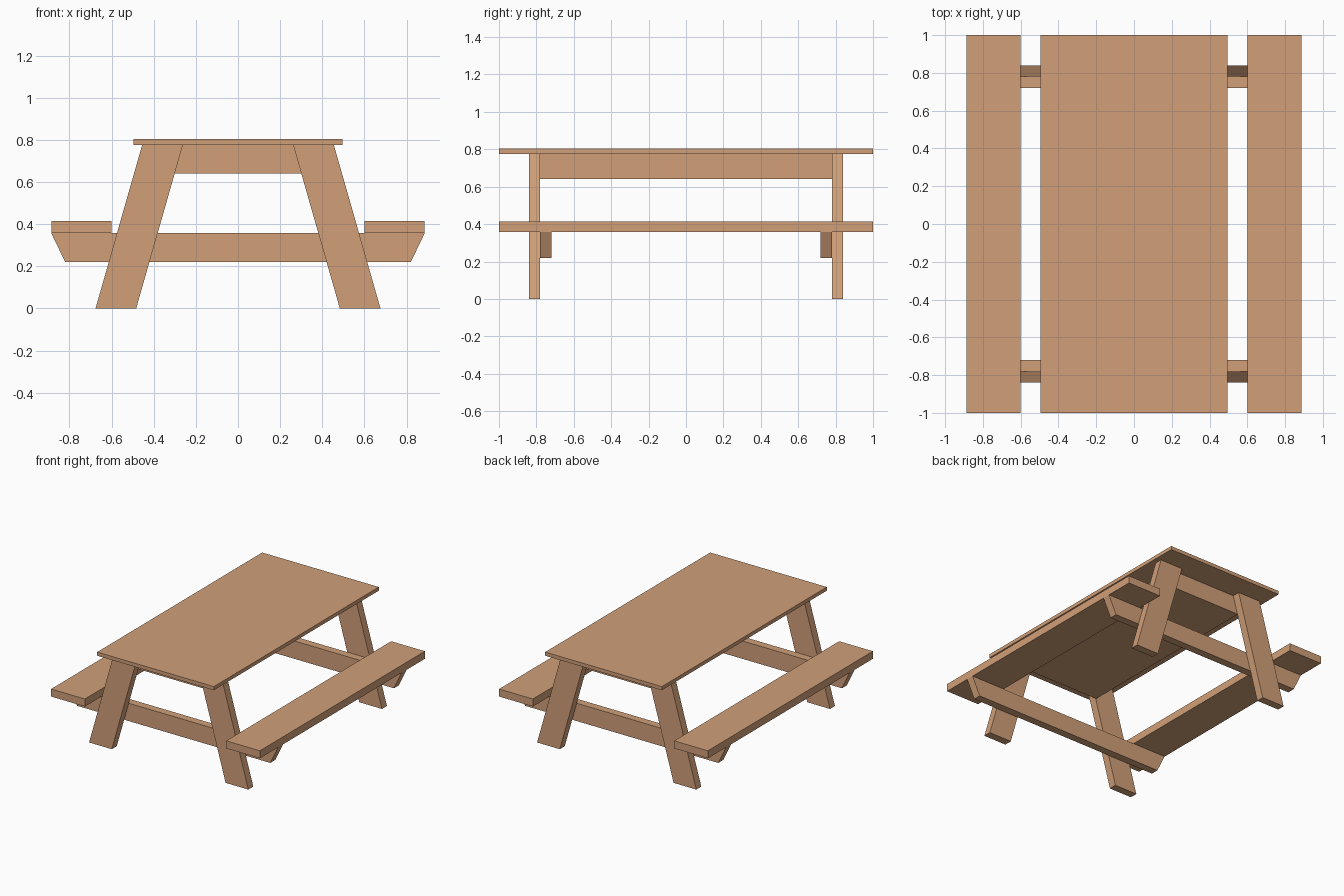
import bpy

if "Cube" in bpy.data.objects:
    bpy.data.objects.remove(bpy.data.objects["Cube"])

wood = bpy.data.materials.new("warm wood")
wood.diffuse_color = (0.64, 0.35, 0.19, 1.0)
wood.use_nodes = True
wood.node_tree.nodes["Principled BSDF"].inputs["Base Color"].default_value = wood.diffuse_color


def board(name, profile, y0, y1):
    """Extrude a counter-clockwise (x, z) profile from y0 to y1."""
    n = len(profile)
    verts = [(x, y, z) for y in (y0, y1) for x, z in profile]
    faces = [tuple(range(n)), tuple(range(2 * n - 1, n - 1, -1))]
    faces += [(i, i + n, (i + 1) % n + n, (i + 1) % n) for i in range(n)]
    mesh = bpy.data.meshes.new(name)
    mesh.from_pydata(verts, [], faces)
    mesh.materials.append(wood)
    obj = bpy.data.objects.new(name, mesh)
    bpy.context.collection.objects.link(obj)
    return obj


def rect(x0, x1, z0, z1):
    return [(x0, z0), (x1, z0), (x1, z1), (x0, z1)]


def mirrored(profile):
    return [(-x, z) for x, z in reversed(profile)]


# Table top and the block beneath it
board("table_top", rect(-0.495, 0.495, 0.775, 0.803), -1, 1)
board("under_top_block", rect(-0.305, 0.305, 0.64, 0.775), -0.78, 0.78)

# Benches on both long sides
seat = rect(0.6, 0.886, 0.357, 0.415)
board("right_bench", seat, -1, 1)
board("left_bench", mirrored(seat), -1, 1)

# Splayed legs and bench supports at each end
leg = [(0.483, 0), (0.676, 0), (0.455, 0.775), (0.262, 0.775)]
beam = [(-0.82, 0.22), (0.82, 0.22), (0.886, 0.357), (-0.886, 0.357)]
for end, s in (("front", -1), ("back", 1)):
    y0, y1 = sorted((s * 0.78, s * 0.84))
    board(end + "_right_leg", leg, y0, y1)
    board(end + "_left_leg", mirrored(leg), y0, y1)
    y0, y1 = sorted((s * 0.72, s * 0.78))
    board(end + "_bench_support", beam, y0, y1)
